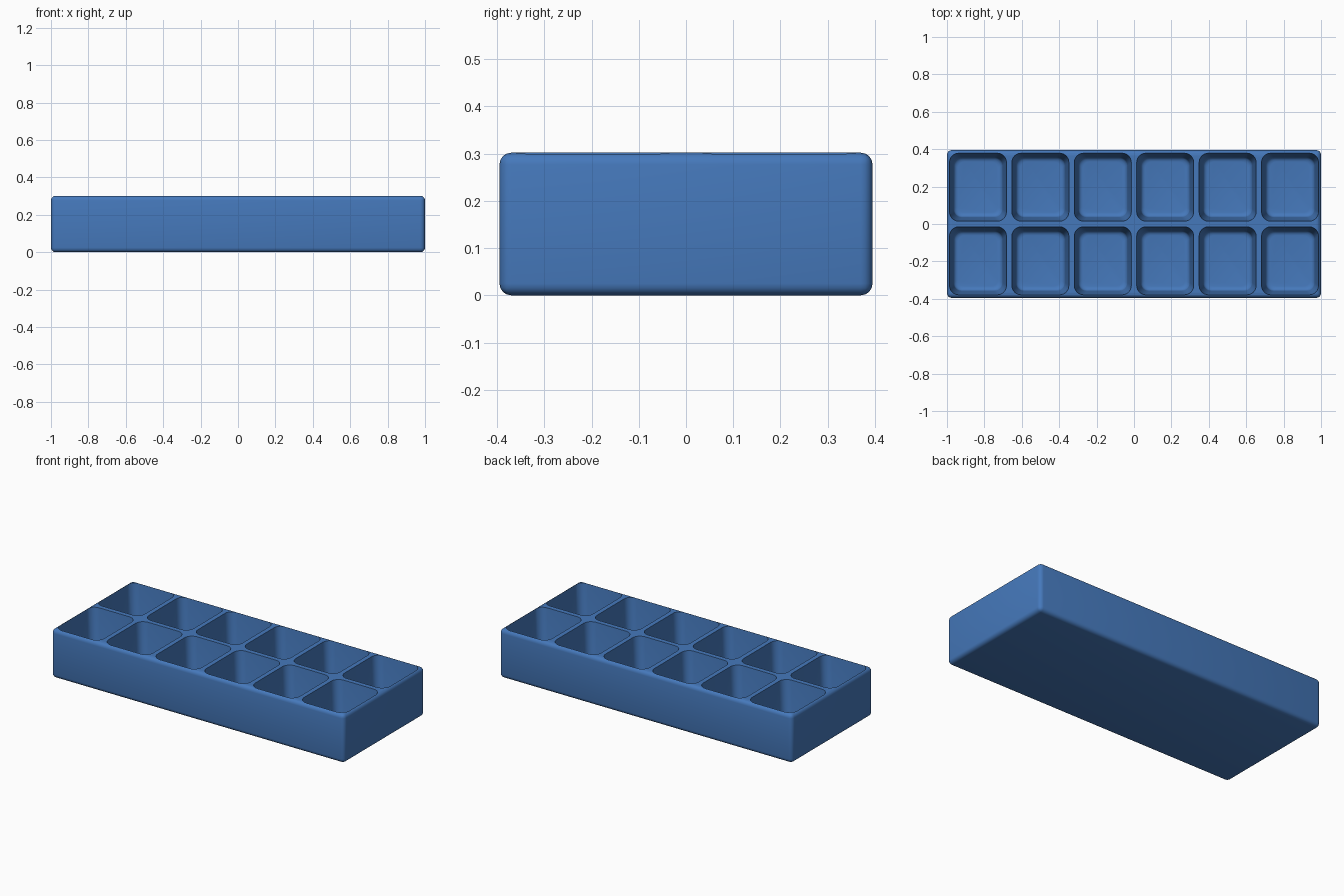
import bpy, bmesh, math

if "Cube" in bpy.data.objects:
    bpy.data.objects.remove(bpy.data.objects["Cube"])

L, W, H = 2.0, 0.79, 0.302      # tray size
FLOOR = 0.03                    # height of the pocket floors


def new_object(name, bm):
    bmesh.ops.recalc_face_normals(bm, faces=bm.faces)
    mesh = bpy.data.meshes.new(name)
    bm.to_mesh(mesh)
    bm.free()
    obj = bpy.data.objects.new(name, mesh)
    bpy.context.collection.objects.link(obj)
    return obj


def rounded_ring(bm, cx, cy, hx, hy, r, z, seg=6):
    verts = []
    for i, (sx, sy) in enumerate([(1, 1), (-1, 1), (-1, -1), (1, -1)]):
        for k in range(seg + 1):
            a = math.pi / 2 * (i + k / seg)
            verts.append(bm.verts.new((cx + sx * (hx - r) + r * math.cos(a),
                                       cy + sy * (hy - r) + r * math.sin(a), z)))
    return verts


def add_pocket(bm, cx, cy):
    # (inset from the rim, height, corner radius): fillet at floor, then tapered wall
    profile = []
    fr = 0.025
    for k in range(5):
        a = math.pi / 2 * k / 4
        profile.append((0.021 + fr * (1 - math.sin(a)), FLOOR + fr * (1 - math.cos(a)), 0.035 + 0.01 * k / 4))
    profile += [(0.0, H, 0.05), (-0.004, H + 0.05, 0.054)]
    rings = [rounded_ring(bm, cx, cy, 0.1525 - d, 0.182 - d, r, z) for d, z, r in profile]
    n = len(rings[0])
    for a, b in zip(rings, rings[1:]):
        for i in range(n):
            bm.faces.new((a[i], a[(i + 1) % n], b[(i + 1) % n], b[i]))
    bm.faces.new(rings[0][::-1])
    bm.faces.new(rings[-1])


# Solid tray block with softened edges
bm = bmesh.new()
bmesh.ops.create_cube(bm, size=1)
bmesh.ops.scale(bm, vec=(L, W, H), verts=bm.verts)
bmesh.ops.translate(bm, vec=(0, 0, H / 2), verts=bm.verts)
bmesh.ops.bevel(bm, geom=bm.edges[:], offset=0.025, segments=4, profile=0.5, affect='EDGES')
tray = new_object("ice_tray", bm)

# Twelve tapered pockets, six by two
bm = bmesh.new()
for i in range(6):
    for j in (-1, 1):
        add_pocket(bm, (i - 2.5) * 0.3337, j * 0.197)
cutter = new_object("pocket_cutter", bm)
cutter.hide_render = True
cutter.hide_set(True)

# Cut the pockets and smooth the rounded edges
mod = tray.modifiers.new("pockets", 'BOOLEAN')
mod.operation = 'DIFFERENCE'
mod.solver = 'EXACT'
mod.object = cutter
bpy.context.view_layer.objects.active = tray
tray.select_set(True)
bpy.ops.object.modifier_apply(modifier=mod.name)
bpy.data.objects.remove(cutter)
bpy.ops.object.shade_smooth_by_angle(angle=math.radians(35))

# Blue plastic
mat = bpy.data.materials.new("blue_plastic")
mat.diffuse_color = (0.06, 0.19, 0.5, 1)
mat.use_nodes = True
mat.node_tree.nodes["Principled BSDF"].inputs["Base Color"].default_value = mat.diffuse_color
tray.data.materials.clear()
tray.data.materials.append(mat)
